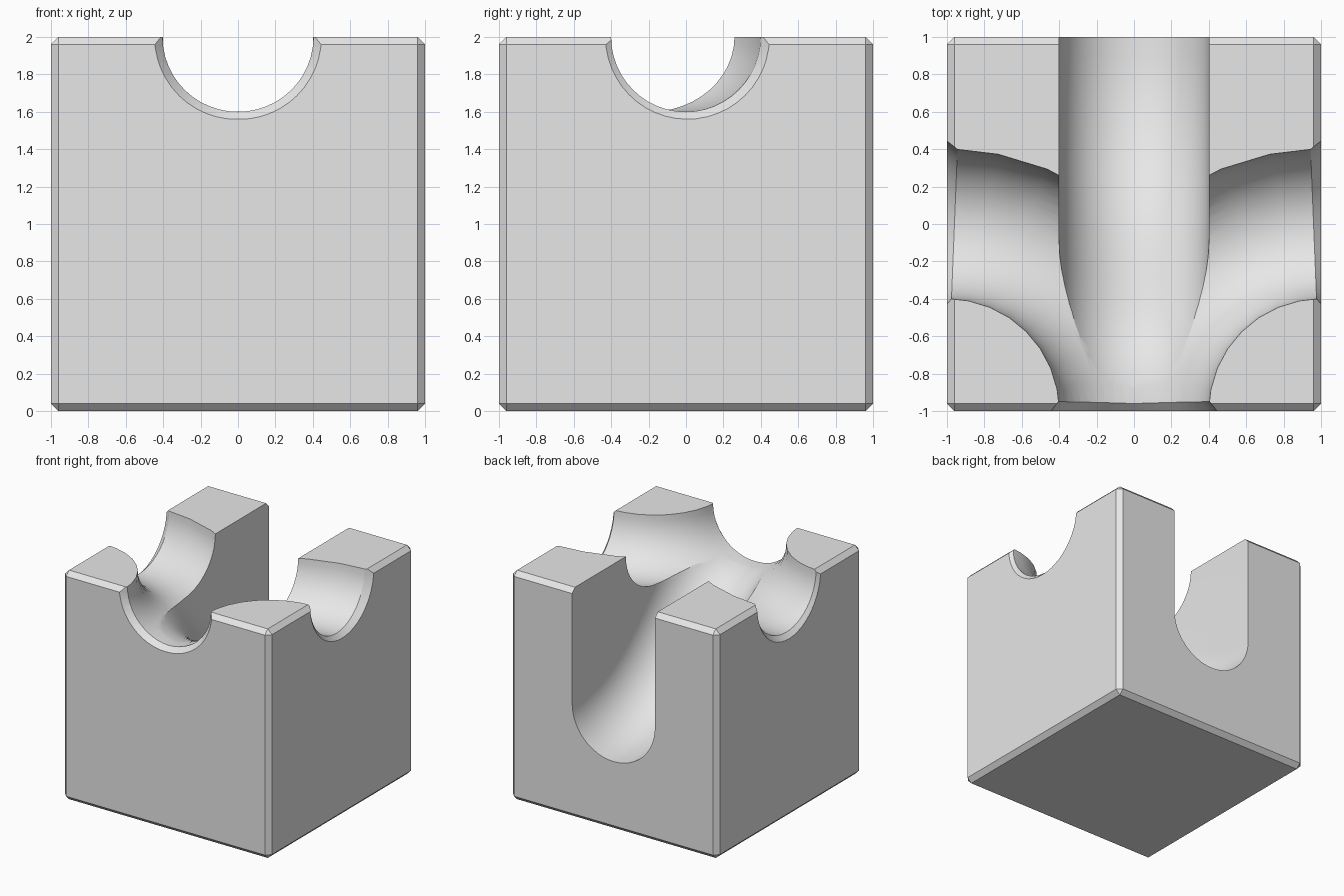
import bpy, bmesh, math
from mathutils import Vector

SIZE, CHAMFER, RADIUS = 2.0, 0.04, 0.4

if "Cube" in bpy.data.objects:
    bpy.data.objects.remove(bpy.data.objects["Cube"], do_unlink=True)

grey = bpy.data.materials.new("light grey")
grey.use_nodes = True
grey.diffuse_color = (0.8, 0.8, 0.8, 1)
grey.node_tree.nodes["Principled BSDF"].inputs["Base Color"].default_value = (0.8, 0.8, 0.8, 1)


def add_object(name, bm):
    bmesh.ops.recalc_face_normals(bm, faces=bm.faces)
    mesh = bpy.data.meshes.new(name)
    bm.to_mesh(mesh)
    bm.free()
    mesh.materials.append(grey)
    obj = bpy.data.objects.new(name, mesh)
    bpy.context.collection.objects.link(obj)
    return obj


def loft(name, rings):
    """Join closed rings of points into a capped solid."""
    bm = bmesh.new()
    loops = [[bm.verts.new(p) for p in ring] for ring in rings]
    n = len(loops[0])
    for a, b in zip(loops, loops[1:]):
        for i in range(n):
            j = (i + 1) % n
            bm.faces.new((a[i], a[j], b[j], b[i]))
    bm.faces.new(loops[0])
    bm.faces.new(loops[-1])
    return add_object(name, bm)


def cut(target, cutter):
    mod = target.modifiers.new("cut", "BOOLEAN")
    mod.operation, mod.solver, mod.object = "DIFFERENCE", "EXACT", cutter
    bpy.context.view_layer.objects.active = target
    bpy.ops.object.modifier_apply(modifier=mod.name)
    bpy.data.objects.remove(cutter, do_unlink=True)


# Chamfered block
bm = bmesh.new()
bmesh.ops.create_cube(bm, size=SIZE)
bmesh.ops.translate(bm, verts=bm.verts, vec=(0, 0, SIZE / 2))
bmesh.ops.bevel(bm, geom=bm.edges[:], offset=CHAMFER, segments=1, affect="EDGES")
block = add_object("track_block", bm)


# Curved groove from the front to one side, flared at both mouths
def curved_groove(side, steps=8, around=48):
    quarter = math.pi / 2
    angles = [CHAMFER] + [quarter * k / steps for k in range(1, steps)] + [quarter - CHAMFER]
    stations = [(math.cos(a), math.sin(a), a, RADIUS) for a in angles]
    flare = RADIUS + 2 * CHAMFER
    stations.insert(0, (1, -CHAMFER, 0, flare))
    stations.append((-CHAMFER, 1, quarter, flare))
    rings = []
    for u, v, a, r in stations:
        centre = Vector((side * (1 - u), v - 1, SIZE))
        outward = Vector((-side * math.cos(a), math.sin(a), 0))
        rings.append([centre + outward * (r * math.cos(t)) + Vector((0, 0, r * math.sin(t)))
                      for t in (math.tau * i / around for i in range(around))])
    return loft("curved_groove_cutter", rings)


# Open slot that drops in an S-curve to the back
def drop_slot(steps=32, around=24):
    path = [(-1.1, 0.0, 1.0, 0.0)]
    for k in range(steps + 1):
        s = k / steps
        path.append((s**3 - (1 - s)**3, 3 * s**2 - 2 * s**3,
                     3 * (s**2 + (1 - s)**2), 6 * s * (1 - s)))
    path.append((1.1, 1.0, 1.0, 0.0))
    lift = 0.008
    rings = []
    for y, drop, dy, dz in path:
        centre = Vector((0, y, SIZE + lift - drop * (1 + lift)))
        up = Vector((0, dz, dy)).normalized()
        ring = [centre + Vector((RADIUS * math.cos(t), 0, 0)) - up * (RADIUS * math.sin(t))
                for t in (math.pi * i / around for i in range(around + 1))]
        ring += [Vector((x, y, SIZE + 0.3)) for x in (-RADIUS, RADIUS)]
        rings.append(ring)
    return loft("drop_slot_cutter", rings)


for side in (1, -1):
    cut(block, curved_groove(side))
cut(block, drop_slot())

# Smooth channels, crisp edges
bpy.ops.object.select_all(action="DESELECT")
block.select_set(True)
bpy.context.view_layer.objects.active = block
bpy.ops.object.shade_smooth_by_angle(angle=math.radians(25))
